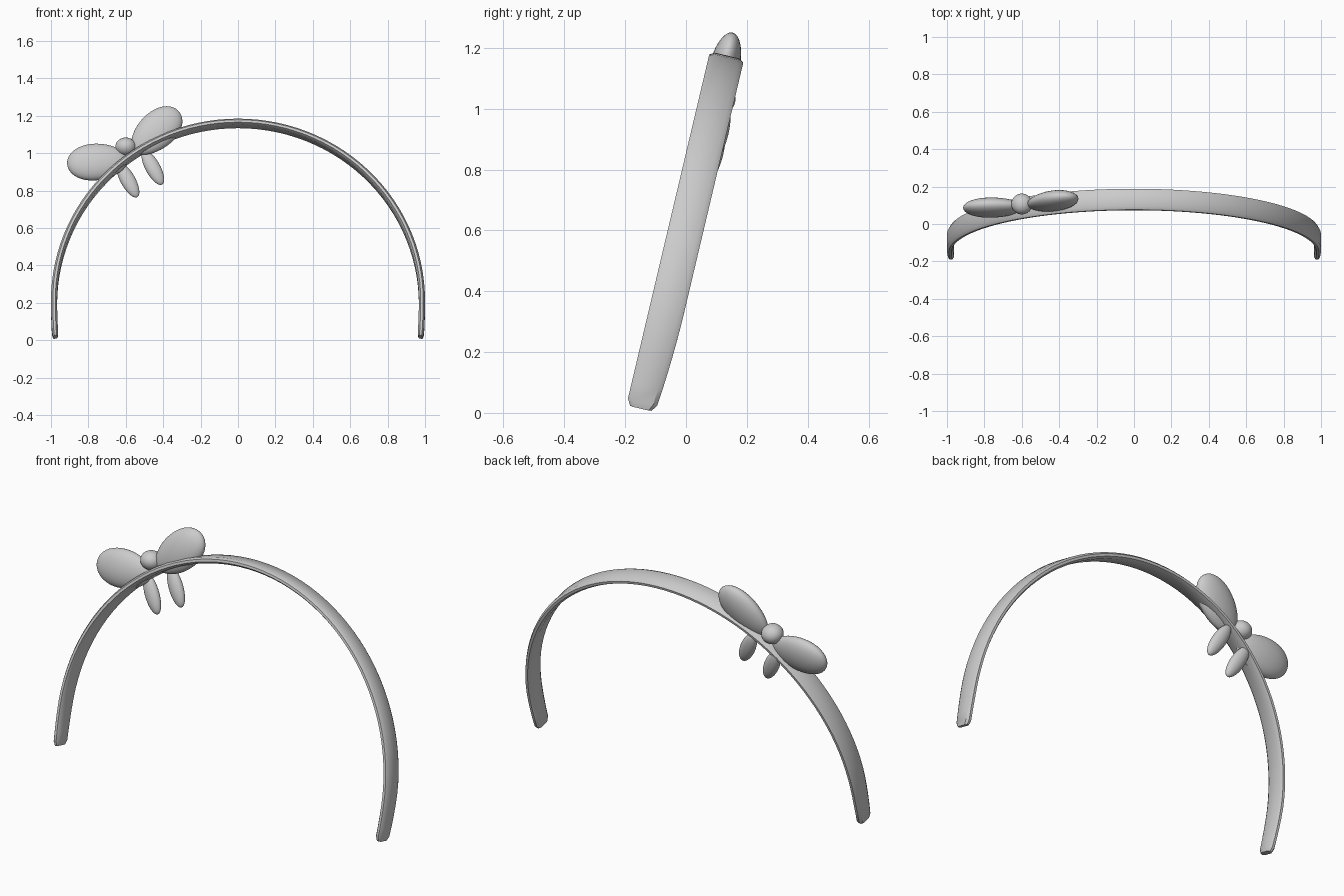
import bpy, bmesh
from math import sin, cos, pi, radians
from mathutils import Matrix, Vector

cube = bpy.data.objects.get("Cube")
if cube:
    bpy.data.objects.remove(cube)

LEAN = radians(13.3)
tilt = Matrix.Rotation(-LEAN, 4, 'X')

grey = bpy.data.materials.new("plain_grey")
grey.use_nodes = True
colour = (0.6, 0.6, 0.6, 1)
grey.diffuse_color = colour
grey.node_tree.nodes["Principled BSDF"].inputs["Base Color"].default_value = colour


def finish(name, bm, matrix, angle):
    bmesh.ops.recalc_face_normals(bm, faces=bm.faces)
    mesh = bpy.data.meshes.new(name)
    bm.to_mesh(mesh)
    bm.free()
    mesh.transform(matrix)
    mesh.materials.append(grey)
    obj = bpy.data.objects.new(name, mesh)
    bpy.context.collection.objects.link(obj)
    bpy.ops.object.select_all(action='DESELECT')
    obj.select_set(True)
    bpy.context.view_layer.objects.active = obj
    bpy.ops.object.shade_smooth_by_angle(angle=radians(angle))
    return obj


# Headband: a chamfered strip swept around an arc, narrowing at both ends
WIDTH, THICK, CENTRE = 0.115, 0.033, 0.19
SECTION = [(0, 0.3), (0.14, 0), (0.86, 0), (1, 0.3),
           (1, 0.7), (0.86, 1), (0.14, 1), (0, 0.7)]
START, STEPS = radians(-11), 64


def band_ring(bm, a, shrink=1.0):
    squash = 0.6 if sin(a) < 0 else 1.0
    flare = a if a < pi / 2 else pi - a
    side = 1 if a < pi / 2 else -1
    low = max(0, 1 - (sin(a) + CENTRE) / 0.35)
    width = WIDTH * (1 - 0.15 * low ** 2)
    ring = []
    for v, d in SECTION:
        v = 0.5 + (v - 0.5) * shrink
        d = 0.5 + (d - 0.5) * shrink
        r = 1 - d * THICK
        ring.append(bm.verts.new((side * r * cos(flare * squash), v * width,
                                  CENTRE + r * sin(a))))
    return ring


bm = bmesh.new()
lip = radians(1)
rings = [band_ring(bm, START - lip * 0.3, 0.75)]
for i in range(STEPS + 1):
    t = i / STEPS
    rings.append(band_ring(bm, START + lip + (pi - 2 * START - 2 * lip) * t))
rings.append(band_ring(bm, pi - START + lip * 0.3, 0.75))
for p, q in zip(rings, rings[1:]):
    for j in range(len(p)):
        k = (j + 1) % len(p)
        bm.faces.new((p[j], p[k], q[k], q[j]))
bm.faces.new(rings[0])
bm.faces.new(rings[-1])
finish("headband", bm, Matrix.Translation((0, -0.195, 0.03)) @ tilt, 35)


# Bow: leaning ellipsoids, the loops fuller at their outer ends
def ellipsoid(name, centre, size, angle=0, egg=0.0):
    bm = bmesh.new()
    bmesh.ops.create_uvsphere(bm, u_segments=32, v_segments=20, radius=1,
                              matrix=Matrix.Rotation(pi / 2, 4, 'Y'))
    for v in bm.verts:
        f = 1 + egg * v.co.x
        v.co = Vector((v.co.x * size[0], v.co.y * size[1] * f, v.co.z * size[2] * f))
    place = Matrix.Translation(centre) @ tilt @ Matrix.Rotation(radians(-angle), 4, 'Y')
    finish(name, bm, place, 60)


ellipsoid("bow_knot", (-0.6, 0.107, 1.033), (0.056, 0.056, 0.05))
LOOP, TAIL = (0.162, 0.05, 0.1), (0.105, 0.028, 0.04)
ellipsoid("bow_loop_right", (-0.752, 0.088, 0.953), LOOP, 184, 0.1)
ellipsoid("bow_loop_left", (-0.437, 0.122, 1.118), LOOP, 43, 0.1)
ellipsoid("bow_tail_right", (-0.588, 0.095, 0.855), TAIL, -62)
ellipsoid("bow_tail_left", (-0.455, 0.112, 0.922), TAIL, -62)
